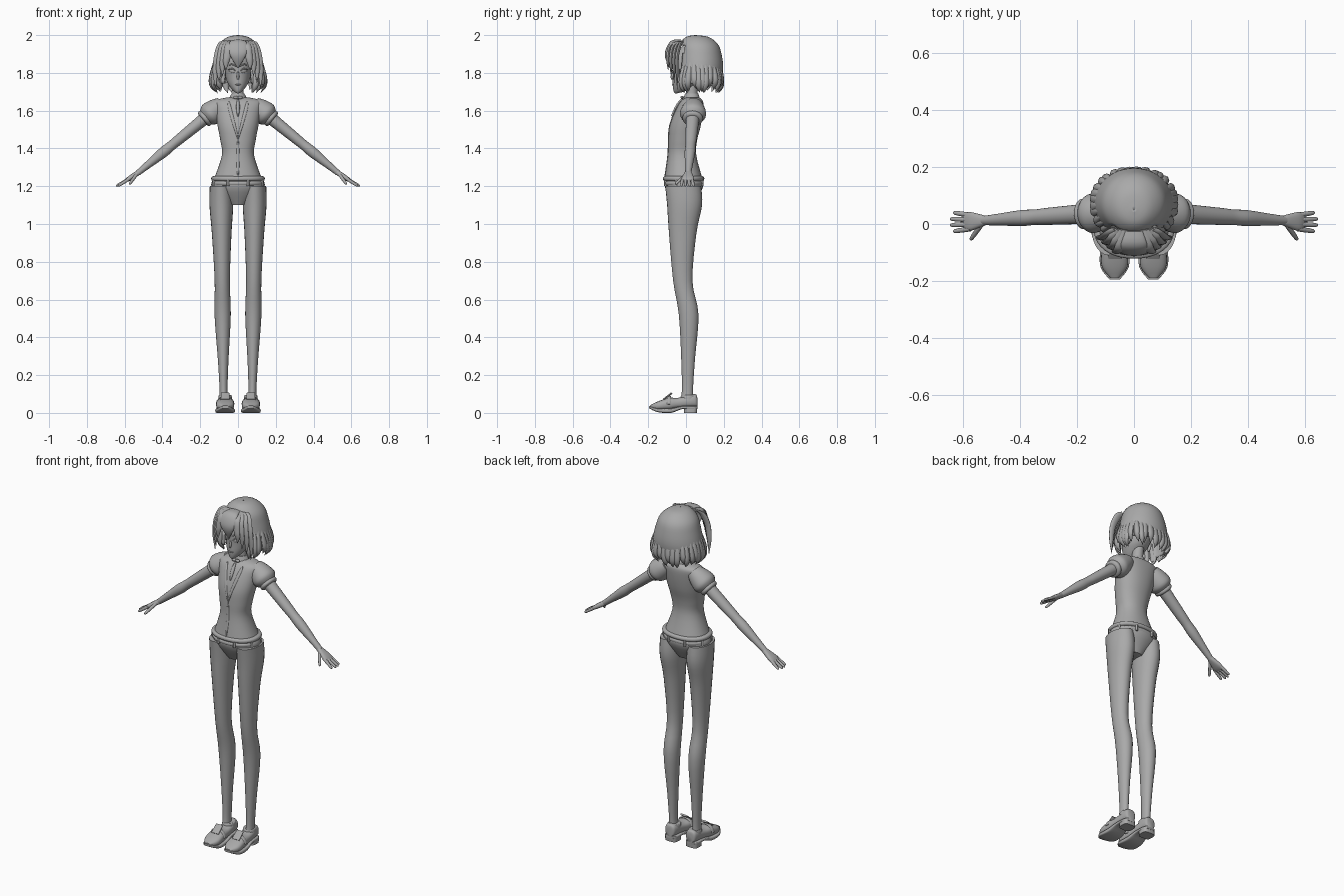
import bpy, bmesh, math, random
from mathutils import Vector
from mathutils.bvhtree import BVHTree

random.seed(4)
if "Cube" in bpy.data.objects:
    bpy.data.objects.remove(bpy.data.objects["Cube"])
colour = (.4, .4, .4, 1)
grey = bpy.data.materials.new("plain grey")
grey.use_nodes = True
grey.diffuse_color = colour
grey.node_tree.nodes["Principled BSDF"].inputs["Base Color"].default_value = colour
X, Y, Z = Vector((1, 0, 0)), Vector((0, 1, 0)), Vector((0, 0, 1))

def spline(rows, steps):
    """Smoothly interpolate rows of numbers."""
    result, last = [], len(rows) - 1
    for i in range(last):
        around = (rows[max(i - 1, 0)], rows[i], rows[i + 1], rows[min(i + 2, last)])
        for t in (step / steps for step in range(steps)):
            result.append([q + t / 2 * (r - p + t * (2 * p - 5 * q + 4 * r - s + t * (3 * (q - r) + s - p)))
                           for p, q, r, s in zip(*around)])
    return result + [list(rows[last])]

def column(rows, x=0, lean=0):
    """Turn height, half width, front and back into level sections."""
    return [(x + lean * z, (front + back) / 2, z, half, (back - front) / 2) for z, half, front, back in rows]

def limb(start, end, rows):
    """Place sections of width and thickness at fractions along a line."""
    start, end = Vector(start), Vector(end)
    return [(*(start + (end - start) * t), width, thick) for t, width, thick in rows]

def skin(bm, rows, ref, axis, sides, steps, power, cap):
    """Join elliptical sections into a skin."""
    rows = spline(rows, steps)
    rings = []
    for i, (x, y, z, wide, deep) in enumerate(rows):
        ahead, behind = rows[min(i + 1, len(rows) - 1)], rows[max(i - 1, 0)]
        along = axis or (Vector(ahead[:3]) - Vector(behind[:3])).normalized()
        v = along.cross(ref).normalized()
        u = v.cross(along)
        ring = []
        for angle in (math.tau * side / sides for side in range(sides)):
            a, b = (math.copysign(abs(f) ** (2 / power), f) for f in (math.cos(angle), math.sin(angle)))
            ring.append(bm.verts.new(Vector((x, y, z)) + u * a * max(wide, .001) + v * b * max(deep, .001)))
        rings.append(ring)
    for lower, upper in zip(rings, rings[1:]):
        for k in range(sides):
            bm.faces.new((lower[k], lower[k - 1], upper[k - 1], upper[k]))
    if cap:
        bm.faces.new(rings[0])
        bm.faces.new(rings[-1])

def loft(name, *skins, mirror=False, opening=None, ref=X, axis=None, sides=24, steps=4, power=2, cap=True):
    """Make one smooth-shaded object from one or more skins."""
    bm = bmesh.new()
    for rows in skins:
        skin(bm, rows, ref, axis, sides, steps, power, cap)
    if opening:
        removed = [face for face in bm.faces if opening(face.calc_center_median())]
        bmesh.ops.delete(bm, geom=removed, context='FACES')
    bmesh.ops.recalc_face_normals(bm, faces=bm.faces)
    mesh = bpy.data.meshes.new(name)
    bm.to_mesh(mesh)
    bm.free()
    mesh.materials.append(grey)
    part = bpy.data.objects.new(name, mesh)
    bpy.context.collection.objects.link(part)
    bpy.ops.object.select_all(action='DESELECT')
    part.select_set(True)
    bpy.context.view_layer.objects.active = part
    bpy.ops.object.shade_smooth_by_angle(angle=math.radians(50))
    if mirror:
        part.modifiers.new("mirror", 'MIRROR')
    return part

def strip(name, surface, points, width, depth, ref=X, mirror=True):
    """Lay a tapered strip on the front of another part."""
    mesh = surface.data
    tree = BVHTree.FromPolygons([v.co for v in mesh.vertices], [p.vertices for p in mesh.polygons])
    path, rows = spline(points, 4), []
    for i, (x, z) in enumerate(path):
        hit = tree.ray_cast(Vector((x, -1, z)), Y)[0]
        taper = .3 + .7 * math.sin(math.pi * i / (len(path) - 1))
        rows.append((x, hit.y if hit else 0, z, width * taper, depth))
    loft(name, rows, ref=ref, mirror=mirror, sides=10, steps=1)

# Torso, pelvis and neck
shirt = loft("shirt", column([
    (1.23, .13, -.115, .09), (1.36, .086, -.096, .055), (1.44, .093, -.093, .058), (1.52, .108, -.087, .078),
    (1.6, .12, -.06, .09), (1.65, .125, -.03, .09), (1.67, .06, 0, .07)]), axis=Z, sides=40, power=2.2)
loft("pelvis", column([(1.24, .13, -.11, .085), (1.19, .138, -.11, .088), (1.1, .05, -.06, .04)]), axis=Z, sides=40)
loft("neck", column([(1.64, .04, 0, .07), (1.69, .03, 0, .06), (1.76, .03, 0, .07)]), axis=Z)
loft("neckband", column([(1.66, .05, -.015, .075), (1.69, .034, -.005, .065)]), axis=Z)

# Rolled hem, waistband and belt loops
for name, z, size in (("shirt_hem", 1.24, .13), ("waistband", 1.215, .125)):
    profile = [(z + .013 * math.sin(t), size + .012 * math.cos(t)) for t in (-1.5, -.7, 0, .7, 1.5)]
    loft(name, column([(height, half, .02 - half, half - .045) for height, half in profile]),
         axis=Z, sides=40, power=2.2)
places = [(.138 * math.cos(a), .105 * math.sin(a) - .012) for a in (math.tau * (k + .5) / 8 for k in range(8))]
loft("belt_loops", *[[(x, y, z, .007, .007) for z in (1.2, 1.235)] for x, y in places], axis=Z, sides=8, steps=1)

# Front placket, open lapels and small tie
strip("placket", shirt, [(0, 1.25), (0, 1.35), (0, 1.45)], .008, .003, mirror=False)
strip("lapel", shirt, [(.05, 1.65), (.04, 1.6), (0, 1.45)], .009, .004)
strip("tie", shirt, [(0, 1.66), (0, 1.62), (0, 1.57)], .01, .008, mirror=False)
loft("tie_bow", limb((0, -.02, 1.67), (.025, -.02, 1.67), [(0, .005, .006), (.6, .009, .009), (1, .002, .003)]),
     mirror=True, ref=Y, sides=10)

# Legs with a rounded seat
loft("leg", column([
    (1.2, .06, -.11, .08), (1.1, .063, -.1, .085), (.95, .052, -.09, .055), (.7, .04, -.068, .034),
    (.52, .043, -.038, .066), (.28, .028, -.025, .047), (.12, .021, -.022, .037), (.06, .025, -.03, .04)],
    x=.075, lean=.012), mirror=True, axis=Z)

# Shoes: sections give depth position, half width, bottom and top
def footwear(name, rows, power):
    loft(name, [(.068, y, (low + high) / 2, half, (high - low) / 2) for y, half, low, high in rows],
         mirror=True, axis=Y, power=power)

footwear("shoe_upper", [(.06, .02, .03, .08), (.045, .033, .03, .1), (-.04, .04, .025, .08), (-.09, .046, .015, .08),
                        (-.15, .045, .015, .06), (-.19, .015, .025, .04)], power=2.6)
footwear("shoe_sole", [(.06, .025, .02, .036), (.04, .038, .02, .036), (-.02, .042, .02, .036), (-.08, .05, 0, .024),
                       (-.15, .05, .004, .024), (-.195, .018, .024, .036)], power=5)
loft("shoe_heel", column([(0, .038, -.01, .058), (.03, .038, -.01, .06)], x=.068), mirror=True, axis=Z, power=3.5)
loft("shoe_tongue", limb((.068, -.12, .07), (.068, -.075, .105), [(0, .024, .005), (1, .022, .005)]),
     mirror=True, power=3)
loft("shoe_collar", column([(.07, .036, -.03, .054), (.092, .034, -.026, .054), (.094, .026, -.015, .044)], x=.068),
     mirror=True, axis=Z)
arch = [math.pi * k / 8 for k in range(9)]
loft("shoe_strap", [(.068 + .046 * math.cos(t), -.09, .045 + .042 * math.sin(t), .011, .004) for t in arch],
     mirror=True, ref=Y, sides=10, steps=1)

# Arms with puffed sleeves
shoulder, wrist, knuckles = (.15, .037, 1.58), (.53, .012, 1.27), (.6, .008, 1.225)
for name, rows in (
        ("sleeve", [(-.18, .045, .04), (-.1, .06, .056), (0, .069, .063), (.06, .046, .043)]),
        ("sleeve_cuff", [(.04, .046, .042), (.055, .053, .047), (.08, .053, .047), (.095, .044, .038)]),
        ("arm", [(0, .036, .034), (.4, .03, .028), (.52, .027, .026), (.65, .028, .028), (.85, .021, .02),
                 (1, .016, .015)])):
    loft(name, limb(shoulder, wrist, rows), mirror=True, ref=Y)

# Hands with four fanned fingers and a thumb
loft("palm", limb(wrist, knuckles, [(-.2, .014, .013), (.2, .024, .014), (.7, .033, .012), (1, .024, .005)]),
     mirror=True, ref=Y, power=2.5)
digit = [(t, .009 * size, .009 * size) for t, size in ((0, 1), (.5, .95), (.9, .75), (1, .2))]
fingers = [limb((.575, .007 + .016 * fan, 1.24), (.652 - .011 * abs(fan), .007 + .022 * fan, 1.2), digit)
           for fan in (-1.5, -.5, .5, 1.5)]
thumb = limb((.535, 0, 1.265), (.575, -.056, 1.21), digit)
loft("fingers", *fingers, thumb, mirror=True, ref=Y, sides=10)

# Head and facial features
head = loft("head", column([
    (1.692, .006, -.058, -.045), (1.705, .024, -.066, 0), (1.735, .048, -.07, .05), (1.78, .066, -.07, .1),
    (1.88, .078, -.067, .14), (1.96, .03, 0, .08)]), axis=Z, sides=36)
strip("eye", head, [(.016, 1.807), (.03, 1.81), (.046, 1.812)], .01, .003, ref=Z)
strip("upper_lash", head, [(.014, 1.811), (.03, 1.822), (.05, 1.817)], .004, .005, ref=Z)
strip("eyebrow", head, [(.012, 1.835), (.03, 1.845), (.05, 1.84)], .004, .004, ref=Z)
strip("mouth", head, [(-.017, 1.74), (0, 1.737), (.017, 1.74)], .004, .004, ref=Z, mirror=False)
loft("nose", limb((0, -.064, 1.82), (0, -.076, 1.765), [(0, .003, .003), (.7, .007, .009), (1, .004, .002)]), sides=12)
loft("ear", limb((.07, .04, 1.755), (.075, .04, 1.825), [(0, .004, .006), (.5, .009, .017), (1, .003, .006)]),
     mirror=True, sides=12)

# Bobbed hair: a thick dome left open over the face
dome = loft("hair_cap", column([
    (2, 0, .05, .05), (1.99, .055, 0, .12), (1.95, .102, -.034, .17), (1.89, .124, -.044, .19),
    (1.82, .14, -.05, .197), (1.745, .147, -.05, .184)]), axis=Z, sides=48, cap=False,
    opening=lambda c: c.z < 1.945 and c.y < .03 and abs(c.x) < .078)
dome.modifiers.new("thickness", 'SOLIDIFY').thickness = .012

# Hair locks forming the ragged lower edge, each wide across the head and thin outward
locks = []
for i in range(26):
    angle = math.radians(11 * i - 48)
    c, s = math.cos(angle), math.sin(angle)
    sway, tip = random.uniform(-.014, .014), random.uniform(1.69, 1.72)
    across, through = .009 + .011 * abs(s), .009 + .011 * abs(c)
    locks.append([(c * radius - s * sway * t, .071 + .83 * s * radius + c * sway * t, 1.86 + t * (tip - 1.86),
                   across * size, through * size)
                  for t, radius, size in ((0, .128, .3), (.35, .139, .9), (.65, .146, 1), (.85, .14, .7), (1, .122, 0))])
loft("hair_lower_locks", *locks, axis=Z, sides=8)

# Fringe: broad centre lock and swept side locks
loft("fringe_centre", [(0, -.025, 1.97, .03, .006), (0, -.07, 1.96, .046, .013), (0, -.095, 1.92, .05, .013),
                       (0, -.098, 1.88, .036, .012), (0, -.085, 1.825, .002, .002)])
fringe = []
for k in range(4):
    x, y, tip = .058 + .017 * k, -.095 + .016 * k, 1.815 - .034 * k
    fringe.append([(x * .6, -.02, 1.965, .014, .006), (x * .8, y + .014, 1.945, .022, .009),
                   (x, y, 1.885, .019, .01), (x * 1.1, y, (tip + 1.885) / 2, .014, .008), (x * 1.08, y, tip, 0, 0)])
loft("fringe_sides", *fringe, mirror=True, sides=10)
